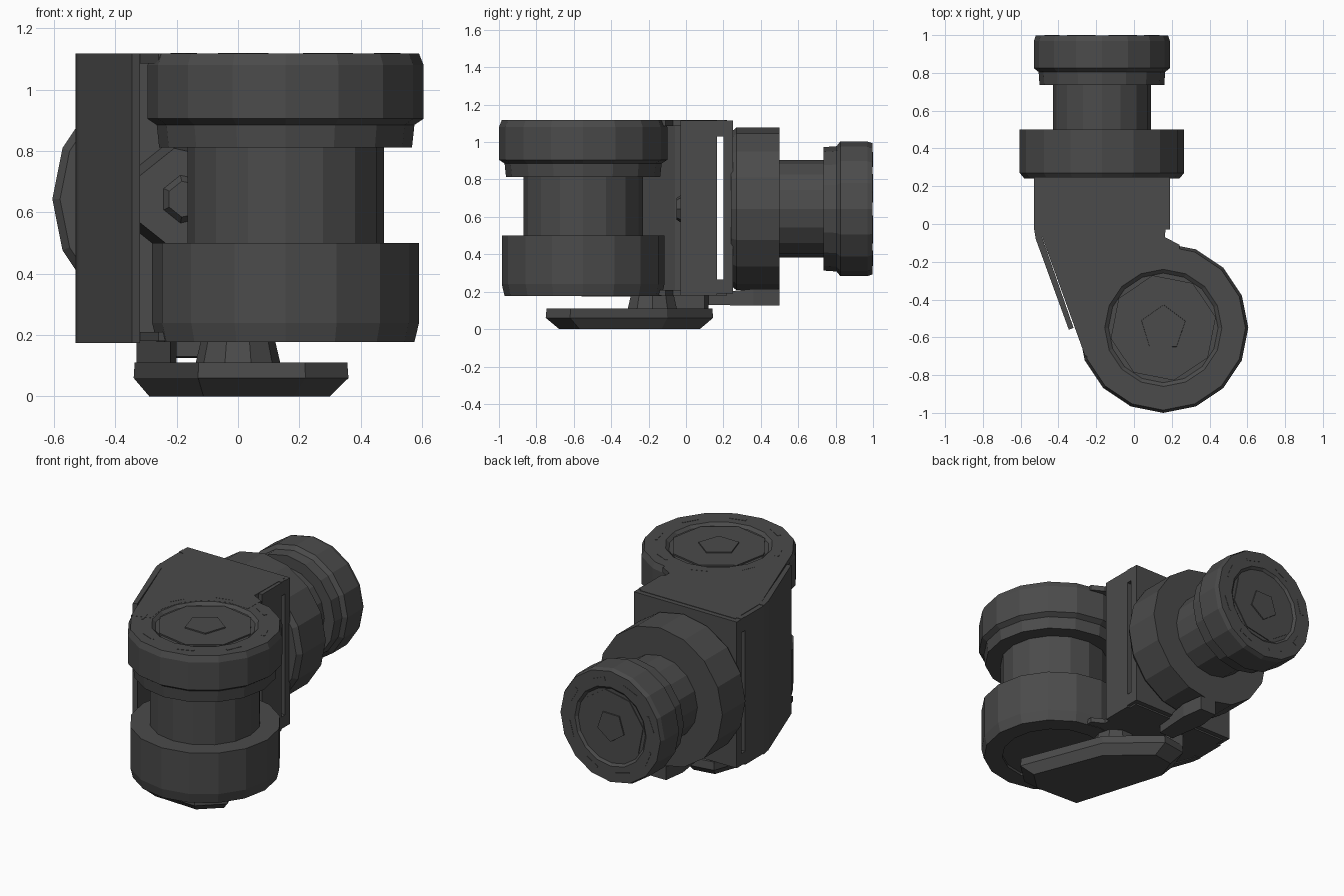
import bpy, bmesh, math
from mathutils import Matrix, Vector

if "Cube" in bpy.data.objects:
    bpy.data.objects.remove(bpy.data.objects["Cube"])

mat = bpy.data.materials.new("dark_plastic")
mat.diffuse_color = (0.07, 0.07, 0.07, 1)
mat.use_nodes = True
mat.node_tree.nodes["Principled BSDF"].inputs["Base Color"].default_value = mat.diffuse_color


def finish(name, bm, matrix=None):
    bmesh.ops.remove_doubles(bm, verts=bm.verts, dist=1e-5)
    bmesh.ops.recalc_face_normals(bm, faces=bm.faces)
    me = bpy.data.meshes.new(name)
    bm.to_mesh(me)
    bm.free()
    me.materials.append(mat)
    ob = bpy.data.objects.new(name, me)
    if matrix:
        ob.matrix_world = matrix
    bpy.context.collection.objects.link(ob)
    return ob


def loft(name, loops, matrix=None):
    """Skin a stack of equal-length closed loops and cap both ends."""
    bm = bmesh.new()
    rings = [[bm.verts.new(p) for p in loop] for loop in loops]
    for a, b in zip(rings, rings[1:]):
        n = len(a)
        for i in range(n):
            bm.faces.new((a[i], a[(i + 1) % n], b[(i + 1) % n], b[i]))
    bm.faces.new(rings[0])
    bm.faces.new(rings[-1])
    return finish(name, bm, matrix)


def prism(name, outline, z0, z1, matrix=None):
    return loft(name, [[(x, y, z) for x, y in outline] for z in (z0, z1)], matrix)


def circle(r, z, n, turn=0.0):
    return [(r * math.cos(turn + 2 * math.pi * i / n),
             r * math.sin(turn + 2 * math.pi * i / n), z) for i in range(n)]


def lathe(name, profile, matrix, n=16):
    return loft(name, [circle(r, z, n) for r, z in profile], matrix)


def box(name, x0, x1, y0, y1, z0, z1):
    return prism(name, [(x0, y0), (x1, y0), (x1, y1), (x0, y1)], z0, z1)


def end_details(name, matrix, z, r):
    # raised ring, central pentagon and vent ridges on an end face
    loft(name + "_inner_disc", [circle(r * .63, z - .03, 8, .2), circle(r * .63, z - .008, 8, .2)], matrix)
    loft(name + "_centre_cap", [circle(r * .28, z - .03, 5, .3), circle(r * .27, z - .001, 5, .3)], matrix)
    for i in range(8):
        m = matrix @ Matrix.Rotation(i * math.pi / 4 + .3, 4, 'Z') @ Matrix.Translation((r * .81, 0, 0))
        prism(f"{name}_vent_{i}", [(-.012, -.05), (.012, -.05), (.004, .05), (-.008, .05)],
              z - .02, z + .002, m)


CX, CY = 0.155, -0.55
upright = Matrix.Translation((CX, CY, 0))
# local z of the second spool runs along world +y
along_y = Matrix.Translation((-.17, 0, .643)) @ Matrix.Rotation(-math.pi / 2, 4, 'X')

# upright spool
lathe("upright_spool", [(.31, .195), (.31, .178), (.42, .178), (.435, .24), (.435, .5),
                        (.32, .5), (.32, .812), (.412, .812), (.42, .885), (.45, .905),
                        (.45, 1.08), (.435, 1.117), (.31, 1.117), (.29, 1.1)], upright)
end_details("upright_spool", upright, 1.117, .45)

# horizontal spool
lathe("rear_spool", [(.41, .24), (.435, .27), (.435, .5), (.26, .5), (.26, .735),
                     (.33, .735), (.335, .805), (.36, .825), (.36, .97), (.35, .998),
                     (.25, .998), (.235, .985)], along_y)
end_details("rear_spool", along_y, .998, .36)

# top and bottom bracket plates, wrapping round the upright spool
plate = [(-.5, .22), (.17, .22), (.165, -.07), (.24, -.11)]
plate += [(CX + .32 * math.cos(math.radians(a)), CY + .32 * math.sin(math.radians(a)))
          for a in range(75, 201, 25)]
plate += [(CX + .44 * math.cos(math.radians(200)), CY + .44 * math.sin(math.radians(200))), (-.5, -.03)]
prism("top_plate", plate, 1.085, 1.118)
prism("bottom_plate", plate, .18, .21)

# slanted left wall
prism("slanted_wall", [(-.53, -.02), (-.52, -.08), (-.345, -.56), (-.32, -.55), (-.49, -.06), (-.49, -.02)],
      .175, 1.118)

# side walls, each framed round a tall slot
for side, x0, x1 in (("left", -.53, -.5), ("right", .16, .19)):
    box(side + "_wall_front", x0, x1, -.03, .165, .18, 1.115)
    box(side + "_wall_back", x0, x1, .205, .25, .19, 1.115)
    box(side + "_wall_top", x0, x1, .165, .205, 1.03, 1.118)
    box(side + "_wall_bottom", x0, x1, .165, .205, .19, .265)

# mounting plate and inner partition with hub
box("mount_plate", -.53, .19, .2, .25, .19, 1.115)
box("partition", -.5, .16, .12, .16, .2, 1.09)
lathe("inner_hub", [(.2, .12), (.17, -.02), (.08, -.02), (.06, -.05)], along_y, 7)

# lever underneath
arm = [(.36, -.62), (.22, -.75), (-.13, -.735), (-.34, -.05), (-.28, .12), (-.12, .145), (.16, -.1)]
mid = Vector((-.02, -.3))


def shrink(k, z):
    return [tuple(mid + (Vector(p) - mid) * k) + (z,) for p in arm]


loft("lever", [shrink(.84, 0), shrink(1, .06), shrink(.99, .11)])
loft("lever_pivot", [circle(.14, .1, 10), circle(.12, .185, 10)], Matrix.Translation((0, -.18, 0)))
prism("lever_shoulder", [(-.33, -.05), (-.22, -.28), (-.2, .1), (-.28, .12)], .1, .185)

# tapered latch below the rear spool
loft("latch", [[(-.2, .12, .13), (-.1, .12, .13), (-.1, .12, .19), (-.2, .12, .19)],
               [(-.23, .36, .125), (-.08, .36, .125), (-.08, .36, .215), (-.23, .36, .215)],
               [(-.21, .5, .125), (-.1, .5, .125), (-.1, .5, .215), (-.21, .5, .215)]])
